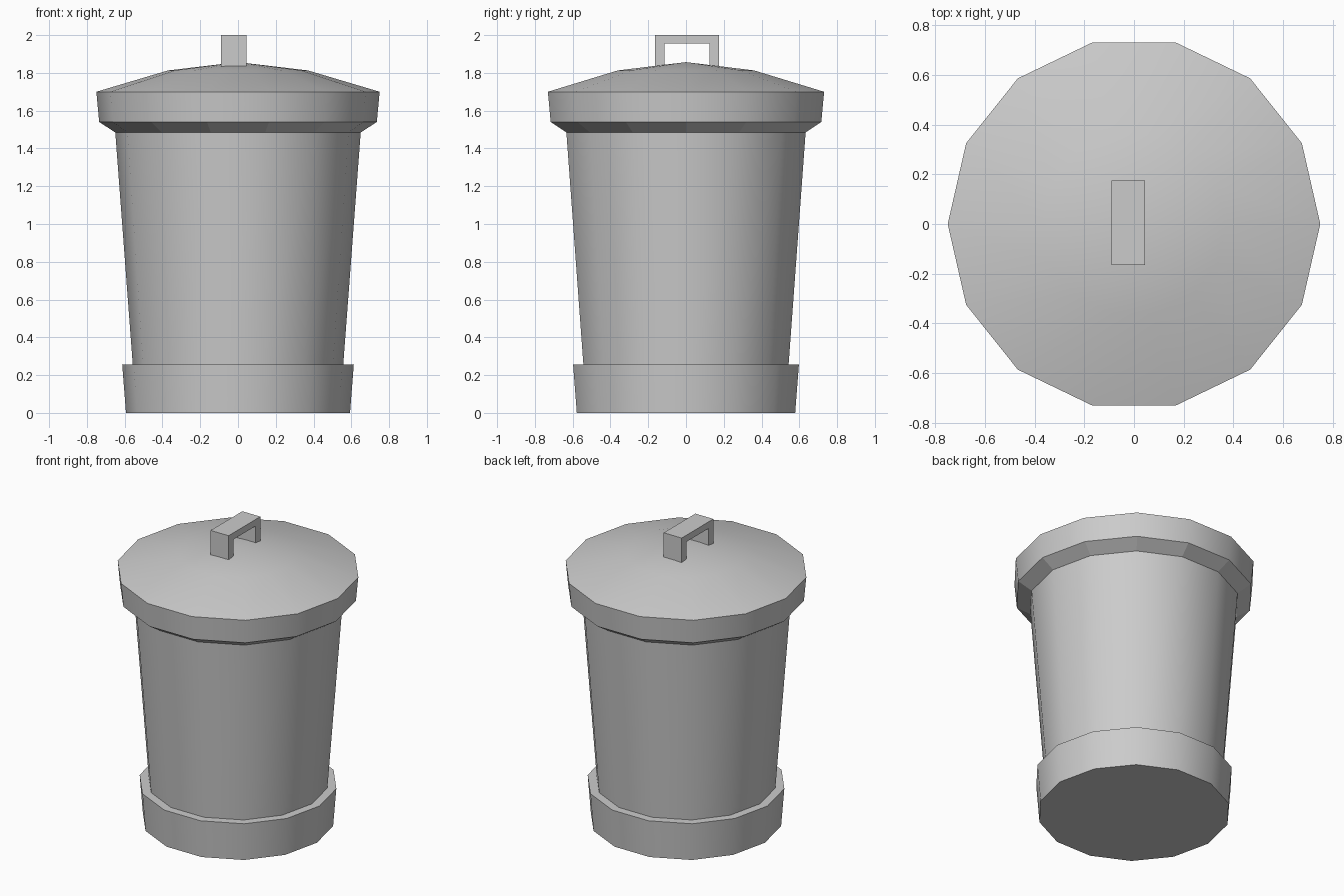
import bpy
import bmesh
from math import cos, sin, tau, radians

cube = bpy.data.objects.get("Cube")
if cube:
    bpy.data.objects.remove(cube)

SIDES = 14

metal = bpy.data.materials.new("grey_metal")
metal.use_nodes = True
colour = (0.6, 0.6, 0.6, 1)
metal.diffuse_color = colour
metal.node_tree.nodes["Principled BSDF"].inputs["Base Color"].default_value = colour


def add_object(name, bm):
    bmesh.ops.recalc_face_normals(bm, faces=bm.faces)
    mesh = bpy.data.meshes.new(name)
    bm.to_mesh(mesh)
    bm.free()
    mesh.materials.append(metal)
    obj = bpy.data.objects.new(name, mesh)
    bpy.context.collection.objects.link(obj)
    return obj


def turned(name, profile, flat_bands=()):
    """Revolve (radius, height) points; a zero radius becomes a tip, open ends are capped."""
    bm = bmesh.new()
    rings = []
    for r, z in profile:
        count = SIDES if r else 1
        rings.append([bm.verts.new((r * cos(tau * i / SIDES), r * sin(tau * i / SIDES), z))
                      for i in range(count)])
    flat = []
    for band, (low, high) in enumerate(zip(rings, rings[1:])):
        for i in range(SIDES):
            j = (i + 1) % SIDES
            corners = [low[i], low[j]]
            corners += [high[j], high[i]] if len(high) > 1 else [high[0]]
            face = bm.faces.new(corners)
            if band in flat_bands:
                flat.append(face)
    for ring in (rings[0], rings[-1]):
        if len(ring) > 1:
            bm.faces.new(ring)
    bm.faces.index_update()
    flat_ids = [f.index for f in flat]
    obj = add_object(name, bm)
    bpy.ops.object.select_all(action="DESELECT")
    obj.select_set(True)
    bpy.context.view_layer.objects.active = obj
    bpy.ops.object.shade_smooth_by_angle(angle=radians(30))
    for i in flat_ids:
        obj.data.polygons[i].use_smooth = False
    return obj


# Foot ring and tapered bin body
turned("base_ring", [(0.593, 0), (0.613, 0.255)])
turned("bin_body", [(0.553, 0.2), (0.65, 1.49)])

# Lid: faceted underside, flared rim and shallow dome
turned("lid", [(0.65, 1.485), (0.735, 1.54), (0.75, 1.70), (0.37, 1.813), (0, 1.857)],
       flat_bands=(0,))

# Handle: square arch extruded across x
arch = [(-0.165, 1.82), (-0.165, 2.0), (0.175, 2.0), (0.175, 1.82),
        (0.125, 1.82), (0.125, 1.955), (-0.115, 1.955), (-0.115, 1.82)]
bm = bmesh.new()
outline = bm.faces.new([bm.verts.new((-0.09, y, z)) for y, z in arch])
extruded = bmesh.ops.extrude_face_region(bm, geom=[outline])
bmesh.ops.translate(bm, vec=(0.135, 0, 0),
                    verts=[v for v in extruded["geom"] if isinstance(v, bmesh.types.BMVert)])
add_object("handle", bm)
